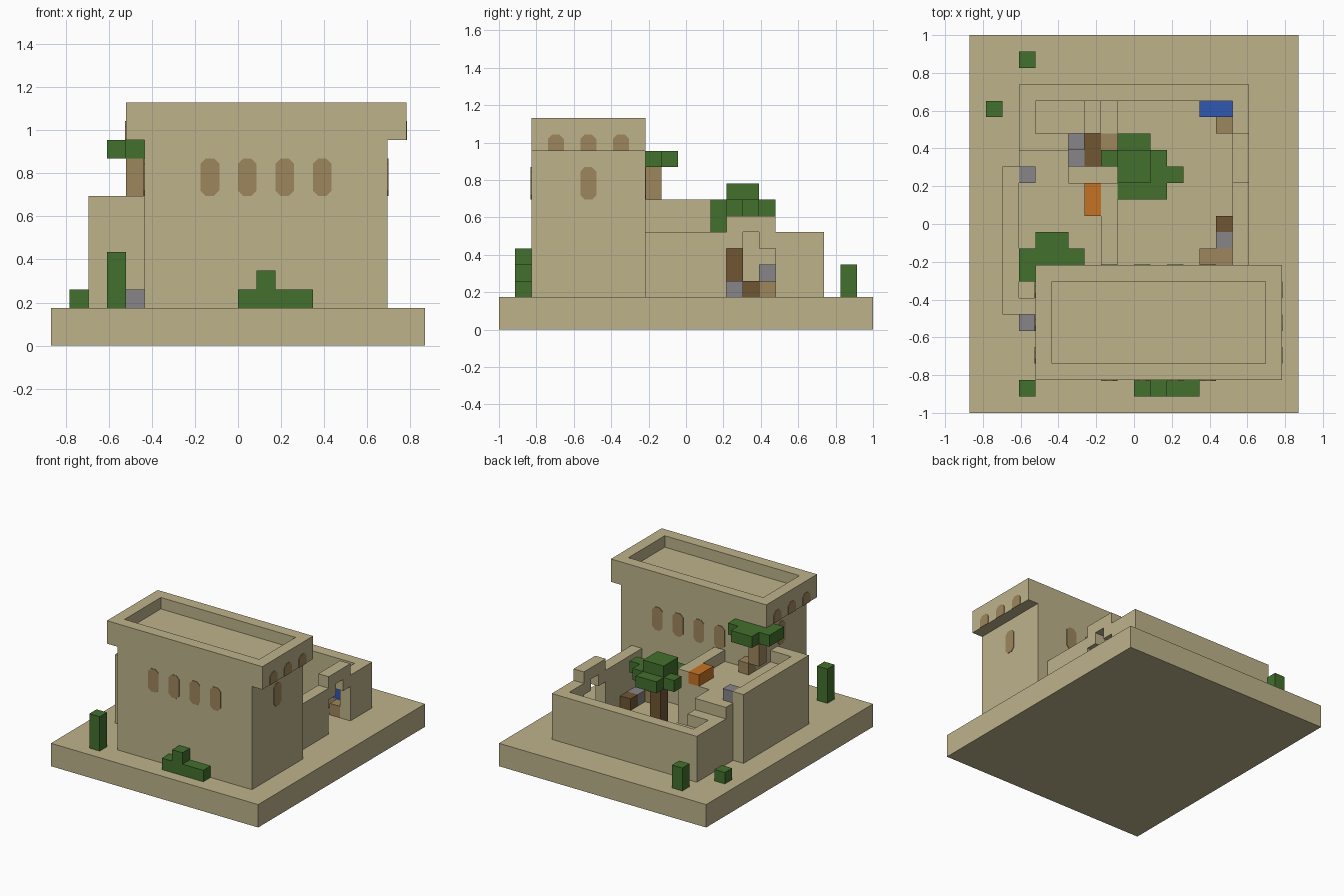
import bpy
import bmesh
from mathutils import Vector

old = bpy.data.objects.get("Cube")
if old:
    bpy.data.objects.remove(old, do_unlink=True)

# The whole model sits on a block grid: 20 wide, 23 deep
U = 2 / 23


def grid(i, j, k):
    return Vector(((i - 10) * U, (j - 11.5) * U, k * U))


def material(name, r, g, b):
    m = bpy.data.materials.new(name)
    m.use_nodes = True
    m.diffuse_color = (r, g, b, 1)
    bsdf = m.node_tree.nodes["Principled BSDF"]
    bsdf.inputs["Base Color"].default_value = (r, g, b, 1)
    bsdf.inputs["Roughness"].default_value = 0.9
    return m


sand = material("sandstone", 0.51, 0.45, 0.26)
clay = material("clay", 0.34, 0.24, 0.11)
wood = material("dark_wood", 0.16, 0.093, 0.034)
leaf = material("leaf_green", 0.056, 0.162, 0.026)
stone = material("grey_stone", 0.242, 0.235, 0.246)
blue = material("blue_cloth", 0.03, 0.095, 0.445)
orange = material("orange_cloth", 0.565, 0.171, 0.018)


def finish(name, bm, mat):
    bmesh.ops.recalc_face_normals(bm, faces=bm.faces)
    mesh = bpy.data.meshes.new(name)
    bm.to_mesh(mesh)
    bm.free()
    mesh.materials.append(mat)
    ob = bpy.data.objects.new(name, mesh)
    bpy.context.collection.objects.link(ob)
    return ob


def blocks(name, mat, *spans):
    """Each span is (i0, i1, j0, j1, k0, k1) in grid units."""
    bm = bmesh.new()
    for i0, i1, j0, j1, k0, k1 in spans:
        lo, hi = grid(i0, j0, k0), grid(i1, j1, k1)
        for v in bmesh.ops.create_cube(bm, size=1)["verts"]:
            v.co = (lo + hi) / 2 + v.co * (hi - lo)
    return finish(name, bm, mat)


def prism(name, mat, points, depth):
    """Extrude a closed outline by a depth vector."""
    bm = bmesh.new()
    face = bm.faces.new([bm.verts.new(p) for p in points])
    out = bmesh.ops.extrude_face_region(bm, geom=[face])["geom"]
    moved = [g for g in out if isinstance(g, bmesh.types.BMVert)]
    bmesh.ops.translate(bm, vec=depth, verts=moved)
    return finish(name, bm, mat)


def window(name, centre, side, out, half_bottom=True):
    """Thin plate with clipped corners; flat-bottomed arch when short."""
    c = 0.28
    outline = [(0.5, 1 - c), (0.5 - c, 1), (c - 0.5, 1), (-0.5, 1 - c)]
    if half_bottom:
        outline += [(-0.5, c - 1), (c - 0.5, -1), (0.5 - c, -1), (0.5, c - 1)]
    else:
        outline += [(-0.5, 0), (0.5, 0)]
    up = Vector((0, 0, U))
    pts = [centre + side * (a * U) + up * b for a, b in outline]
    prism(name, clay, pts, out * 0.004)


X, Y = Vector((1, 0, 0)), Vector((0, 1, 0))

# Ground slab and tower
blocks("ground_slab", sand, (0, 20, 0, 23, 0, 2))
blocks("tower_body", sand, (5, 18, 2, 9, 2, 11))
blocks("tower_roof", sand, (4, 19, 2, 9, 11, 12))
blocks("roof_parapet", sand, (4, 19, 2, 3, 12, 13), (4, 19, 8, 9, 12, 13),
       (4, 5, 3, 8, 12, 13), (18, 19, 3, 8, 12, 13))

# Tower windows on the front, back and both ends
for n in range(4):
    i = 8.5 + 2 * n
    window(f"front_window_{n}", grid(i, 2, 9), X, -Y)
    window(f"back_window_{n}", grid(i, 9, 9), X, Y)
for label, wall, eave, out in (("left", 18, 19, X), ("right", 5, 4, -X)):
    window(f"{label}_end_window", grid(wall, 5.5, 9), Y, out)
    for n in range(3):
        window(f"{label}_roof_window_{n}", grid(eave, 3.5 + 2 * n, 11), Y, out, False)

# Side wing with its terrace parapet
blocks("wing_body", sand, (2, 5, 6, 9, 2, 7), (2, 9, 9, 14, 2, 7),
       (2, 6, 14, 15, 2, 7))
blocks("wing_parapet", sand, (2, 3, 6, 15, 7, 8), (3, 5, 6, 7, 7, 8),
       (8, 9, 9, 14, 7, 8))

# Stairs from the courtyard up to the terrace
blocks("stairs", sand, (3, 6, 15, 16, 2, 7), (3, 6, 16, 17, 2, 6),
       (4, 7, 17, 19, 2, 5), (7, 8, 17, 19, 2, 4), (8, 9, 17, 19, 2, 3))

# Courtyard walls
blocks("courtyard_wall", sand, (3, 17, 19, 20, 2, 6), (3, 4, 17, 19, 2, 6),
       (16, 17, 9, 14, 2, 6), (16, 17, 17, 19, 2, 6))

# Gateway with a stepped arch
arch = [(14, 5), (15, 5), (15, 6), (16, 6), (16, 5), (17, 5), (17, 7), (14, 7)]
prism("gate_arch", sand, [grid(16, j, k) for j, k in arch], X * U)

# Courtyard tree
blocks("tree_trunk", wood, (10, 11, 14, 15, 2, 7))
blocks("tree_leaves", leaf, (9, 12, 13, 14, 7, 8), (9, 13, 14, 15, 7, 8),
       (8, 12, 15, 16, 7, 8), (9, 11, 16, 17, 7, 8),
       (9, 11, 14, 16, 8, 9), (10, 12, 13, 14, 6, 7))

# Terrace palm
blocks("palm_trunk", clay, (5, 6, 9, 10, 7, 8), (4, 5, 9, 10, 8, 9),
       (4, 5, 9, 10, 9, 10))
blocks("palm_leaves", leaf, (4, 6, 10, 11, 10, 11), (3, 7, 9, 10, 10, 11),
       (3, 4, 8, 9, 10, 11))

# Shrubs around the building
blocks("front_bush", leaf, (10, 14, 1, 2, 2, 3), (11, 12, 1, 2, 3, 4))
for name, i, j, height in (("front_shrub", 3, 1, 3), ("back_shrub", 3, 21, 2),
                           ("side_shrub", 1, 18, 1)):
    blocks(name, leaf, (i, i + 1, j, j + 1, 2, 2 + height))

# Goods, stones and cloths
blocks("terrace_stone", stone, (3, 4, 14, 15, 7, 8))
blocks("outer_stones", stone, (3, 5, 5, 6, 2, 3))
blocks("stair_stones", stone, (6, 7, 15, 16, 2, 3), (6, 7, 16, 17, 2, 4))
blocks("tree_stone", stone, (11, 12, 14, 15, 2, 3))
blocks("gate_stone", stone, (15, 16, 10, 11, 2, 3))
blocks("stair_chest", wood, (7, 8, 15, 17, 2, 3))
blocks("gate_chest", wood, (15, 16, 11, 12, 2, 3))
blocks("stair_crate", clay, (8, 9, 16, 17, 2, 3))
blocks("corner_crates", clay, (14, 16, 9, 10, 2, 3))
blocks("market_table", clay, (14, 16, 18, 19, 2, 3), (15, 16, 17, 18, 2, 3))
blocks("table_cloth", blue, (14, 16, 18, 19, 3, 4))
blocks("terrace_mat", orange, (7, 8, 12, 14, 7, 8))
